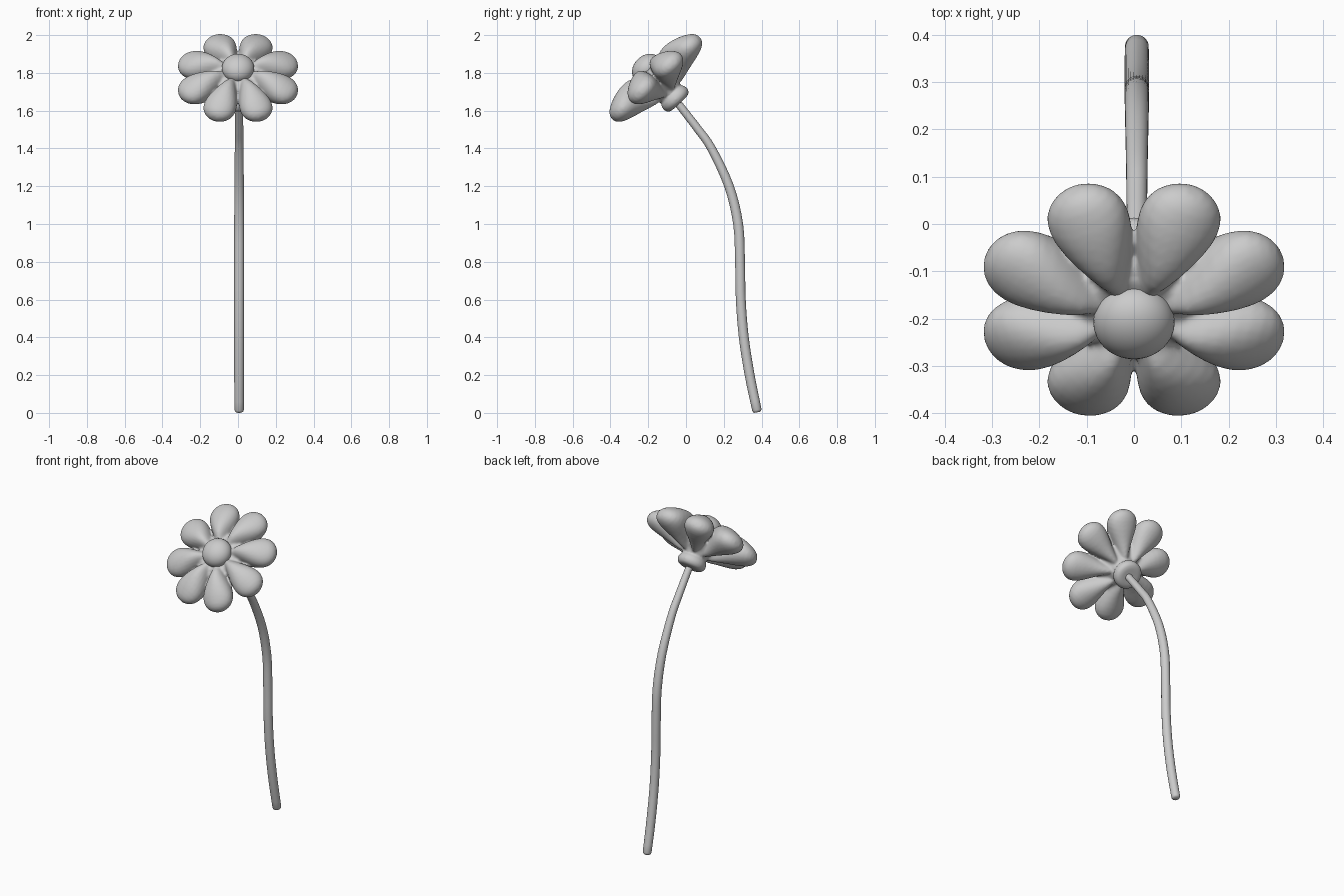
import bpy, bmesh, math
from mathutils import Matrix, Vector

if "Cube" in bpy.data.objects:
    bpy.data.objects.remove(bpy.data.objects["Cube"])

grey = bpy.data.materials.new("soft_grey")
grey.diffuse_color = (0.6, 0.6, 0.6, 1)
grey.use_nodes = True
grey.node_tree.nodes["Principled BSDF"].inputs["Base Color"].default_value = grey.diffuse_color

# Flower head frame: local z is the flower axis, tipped toward the front
HEAD = Matrix.Translation((0, -0.157, 1.77)) @ Matrix.Rotation(math.radians(43), 4, 'X')


def make_object(name, bm, matrix=Matrix()):
    bmesh.ops.recalc_face_normals(bm, faces=bm.faces)
    for f in bm.faces:
        f.smooth = True
    mesh = bpy.data.meshes.new(name)
    bm.to_mesh(mesh)
    bm.free()
    mesh.materials.append(grey)
    obj = bpy.data.objects.new(name, mesh)
    obj.matrix_world = matrix
    bpy.context.collection.objects.link(obj)
    return obj


def loft(bm, rings):
    """Skin a list of point rings and cap both ends."""
    loops = [[bm.verts.new(p) for p in ring] for ring in rings]
    n = len(loops[0])
    for a, b in zip(loops, loops[1:]):
        for i in range(n):
            j = (i + 1) % n
            bm.faces.new((a[i], a[j], b[j], b[i]))
    bm.faces.new(loops[0][::-1])
    bm.faces.new(loops[-1])


def circle(n):
    return [(math.cos(2 * math.pi * i / n), math.sin(2 * math.pi * i / n)) for i in range(n)]


# Eight puffy petals: distance from axis, half width, top, bottom
PETAL = [(0.05, 0.030, 0.060, -0.100), (0.09, 0.036, 0.078, -0.102),
         (0.12, 0.046, 0.092, -0.096), (0.15, 0.058, 0.097, -0.088),
         (0.18, 0.070, 0.096, -0.080), (0.21, 0.080, 0.091, -0.073),
         (0.24, 0.086, 0.083, -0.066), (0.265, 0.086, 0.074, -0.059),
         (0.29, 0.079, 0.062, -0.051), (0.31, 0.065, 0.050, -0.041),
         (0.325, 0.046, 0.036, -0.029), (0.335, 0.020, 0.018, -0.013)]
bm = bmesh.new()
for k in range(8):
    turn = Matrix.Rotation(math.radians(22.5 + 45 * k), 3, 'Z')
    loft(bm, [[turn @ Vector((r, w * c, (top + bot) / 2 + (top - bot) / 2 * s))
               for c, s in circle(24)] for r, w, top, bot in PETAL])

# Hub and collar behind the petals
HUB = [(0.055, -0.180), (0.075, -0.172), (0.085, -0.152), (0.082, -0.130),
       (0.070, -0.112), (0.085, -0.085), (0.135, -0.040), (0.150, 0.0),
       (0.135, 0.040), (0.100, 0.060), (0.050, 0.065)]
loft(bm, [[Vector((r * c, r * s, z)) for c, s in circle(48)] for r, z in HUB])
head = make_object("petals_and_hub", bm, HEAD)

# Fuse petals and hub into one soft form
remesh = head.modifiers.new("fuse", 'REMESH')
remesh.mode = 'VOXEL'
remesh.voxel_size = 0.007
remesh.use_smooth_shade = True
soften = head.modifiers.new("soften", 'SMOOTH')
soften.factor = 0.5
soften.iterations = 6

# Domed flower centre
bm = bmesh.new()
bmesh.ops.create_uvsphere(bm, u_segments=40, v_segments=20, radius=1)
bmesh.ops.scale(bm, vec=(0.086, 0.086, 0.068), verts=bm.verts)
bmesh.ops.translate(bm, vec=(0, 0, 0.074), verts=bm.verts)
make_object("flower_centre", bm, HEAD)

# Curved stem: y, z, radius from foot to head
STEM = [(0.375, 0.016, 0.025), (0.337, 0.2, 0.026), (0.306, 0.4, 0.026),
        (0.290, 0.6, 0.026), (0.286, 0.8, 0.026), (0.276, 1.0, 0.026),
        (0.228, 1.2, 0.025), (0.135, 1.4, 0.023), (0.065, 1.5, 0.022),
        (-0.012, 1.6, 0.021), (-0.075, 1.68, 0.020)]


def catmull(p, t):
    a, b, c, d = p
    return 0.5 * (2 * b + (c - a) * t + (2 * a - 5 * b + 4 * c - d) * t * t
                  + (3 * b - a - 3 * c + d) * t ** 3)


pts = [Vector(p) for p in STEM]
pts = [2 * pts[0] - pts[1]] + pts + [2 * pts[-1] - pts[-2]]
path = [catmull(pts[i:i + 4], t / 4) for i in range(len(pts) - 3) for t in range(4)]
path.append(pts[-2])
rings = []
for i, p in enumerate(path):
    d = path[min(i + 1, len(path) - 1)] - path[max(i - 1, 0)]
    tangent = Vector((0, d.x, d.y)).normalized()
    side = Vector((1, 0, 0))
    up = tangent.cross(side)
    centre = Vector((0.006, p.x, p.y))
    if i == 0:  # rounded foot
        for drop, shrink in ((0.013, 0.6), (0.008, 0.87)):
            rings.append([centre - tangent * drop + (side * c + up * s) * p.z * shrink
                          for c, s in circle(24)])
    rings.append([centre + (side * c + up * s) * p.z for c, s in circle(24)])
bm = bmesh.new()
loft(bm, rings)
make_object("stem", bm)
